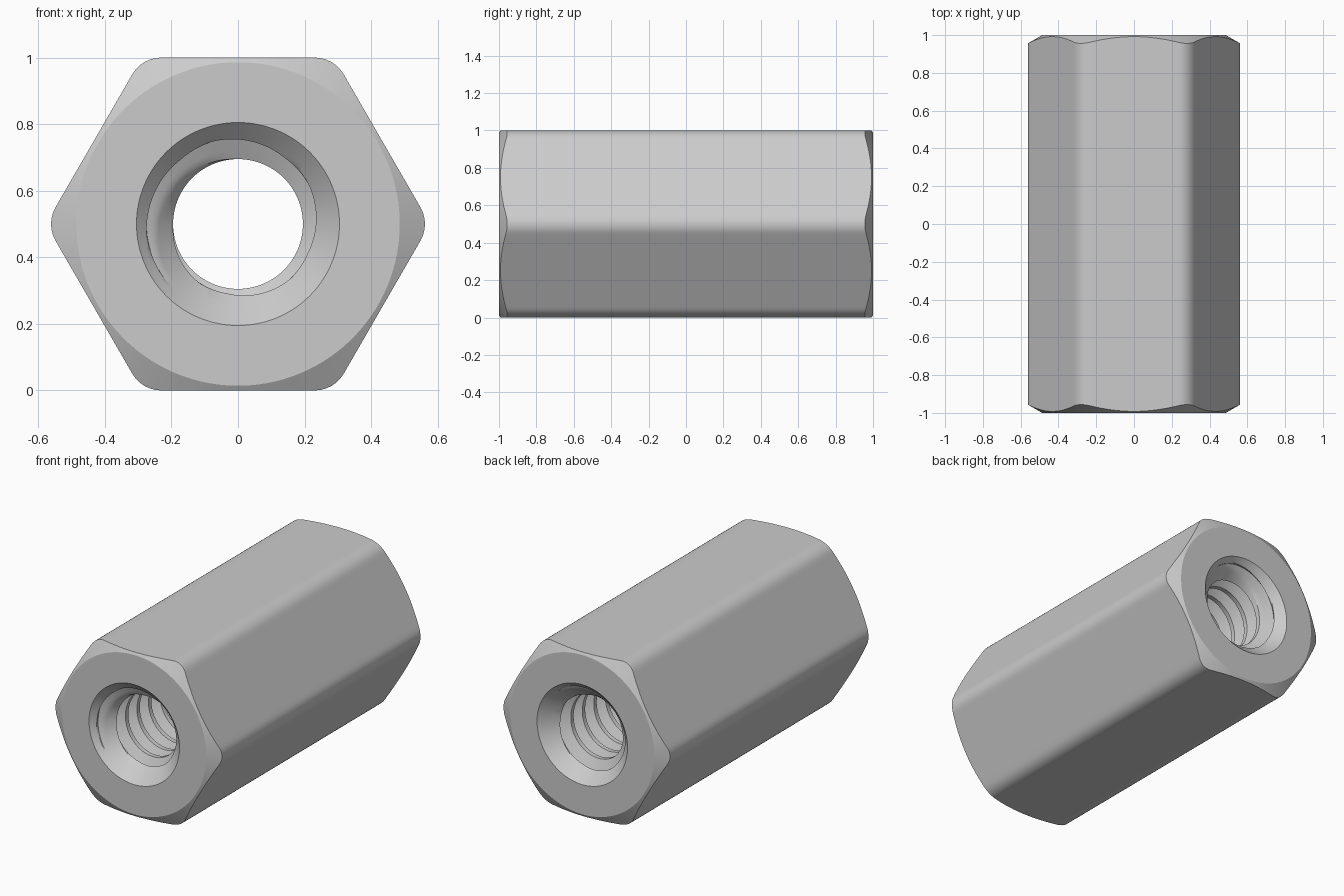
import bpy, bmesh
from math import pi, sin, cos, atan, radians, sqrt, tan

if "Cube" in bpy.data.objects:
    bpy.data.objects.remove(bpy.data.objects["Cube"])

N = 216                      # segments around the axis (y)
FLAT, FILLET = 0.5, 0.1      # hex half width, corner rounding
FACE_R, SINK_R = 0.486, 0.305
MINOR, MAJOR, PITCH = 0.195, 0.275, 0.111
ROWS = 12                    # samples per thread pitch

bm = bmesh.new()


def vert(r, y, i):
    t = 2 * pi * i / N
    return bm.verts.new((r * sin(t), y, 0.5 + r * cos(t)))


def hex_radius(i):
    """Radius of the hexagon with rounded corners."""
    a = abs((2 * pi * i / N + pi / 6) % (pi / 3) - pi / 6)
    c = (FLAT - FILLET) / cos(pi / 6)
    if a <= atan((FLAT - FILLET) * tan(pi / 6) / FLAT) - 0.0:
        return FLAT / cos(a)
    straight_end = atan((FLAT * tan(pi / 6) - FILLET * tan(pi / 6)) / FLAT)
    b = pi / 6 - a
    return FLAT / cos(a) if a < straight_end else c * cos(b) + sqrt(FILLET**2 - (c * sin(b))**2)


# Outer shell: end faces, conical chamfers and hex sides
rings = []
for i in range(N):
    R = hex_radius(i)
    ye = 1 - (R - FACE_R) * tan(radians(30))
    profile = [(SINK_R, -1), (FACE_R, -1), (R, -ye), (R, ye), (FACE_R, 1), (SINK_R, 1)]
    rings.append([vert(r, y, i) for r, y in profile])
for i in range(N):
    a, b = rings[i], rings[(i + 1) % N]
    for k in range(5):
        bm.faces.new((a[k], a[k + 1], b[k + 1], b[k]))


# Threaded bore: helical grid, opened by a countersink at both ends
def thread_row(k):
    """Offset along the pitch and radius: crest, flank, root, flank."""
    crest, root = 0.25, 0.05
    flank = (1 - crest - root) / 2
    if k == 0:
        return 0, MINOR
    if k <= 6:
        f = (k - 1) / 5
        return crest + flank * f, MINOR + (MAJOR - MINOR) * f
    f = (k - 7) / 5
    return crest + flank + root + flank * f, MAJOR - (MAJOR - MINOR) * f


turns = int(2 / PITCH) + 4
columns = []
for i in range(N):
    col = []
    for j in range(turns * ROWS):
        off, r = thread_row(j % ROWS)
        y = -1 - 2 * PITCH + PITCH * (j // ROWS + off + i / N)
        y = max(-1, min(1, y))
        col.append(vert(max(r, SINK_R - (1 - abs(y))), y, i))
    columns.append(col)
for i in range(N):
    shift = ROWS if i == N - 1 else 0
    a, b = columns[i], columns[(i + 1) % N]
    for j in range(turns * ROWS - 1 - ROWS):
        quad = (a[j], a[j + 1], b[j + 1 + shift], b[j + shift])
        ys = [v.co.y for v in quad]
        if max(ys) > -1 and min(ys) < 1:
            bm.faces.new(quad)

bmesh.ops.delete(bm, geom=[v for v in bm.verts if not v.link_faces], context='VERTS')
bmesh.ops.remove_doubles(bm, verts=bm.verts, dist=1e-5)
bmesh.ops.recalc_face_normals(bm, faces=bm.faces)

mesh = bpy.data.meshes.new("hex_coupling_nut")
bm.to_mesh(mesh)
bm.free()
nut = bpy.data.objects.new("hex_coupling_nut", mesh)
bpy.context.collection.objects.link(nut)
bpy.context.view_layer.objects.active = nut
nut.select_set(True)
bpy.ops.object.shade_smooth_by_angle(angle=radians(20))
